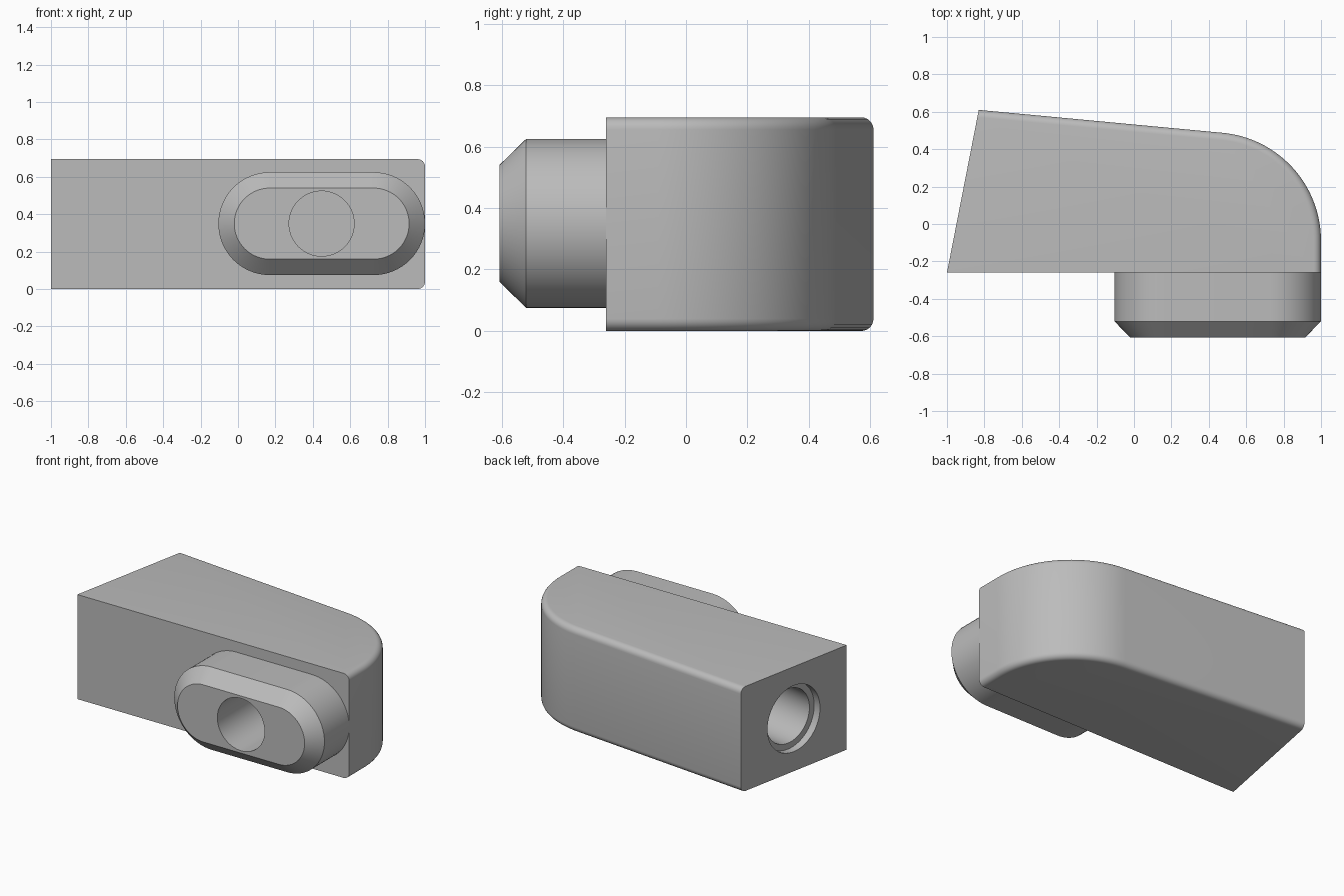
import bpy, bmesh, math
from mathutils import Vector

cube = bpy.data.objects.get("Cube")
if cube:
    bpy.data.objects.remove(cube, do_unlink=True)

# Single flat colour
grey = bpy.data.materials.new("light grey")
grey.use_nodes = True
colour = (0.5, 0.5, 0.5, 1)
grey.diffuse_color = colour
grey.node_tree.nodes["Principled BSDF"].inputs["Base Color"].default_value = colour

HEIGHT, FRONT, MID = 0.695, -0.26, 0.35


def finish(bm, name):
    bmesh.ops.recalc_face_normals(bm, faces=bm.faces)
    mesh = bpy.data.meshes.new(name)
    bm.to_mesh(mesh)
    bm.free()
    mesh.materials.append(grey)
    obj = bpy.data.objects.new(name, mesh)
    bpy.context.collection.objects.link(obj)
    return obj


def loft(name, rings):
    """Closed solid through matching rings of points."""
    bm = bmesh.new()
    loops = [[bm.verts.new(p) for p in ring] for ring in rings]
    for a, b in zip(loops, loops[1:]):
        for i in range(len(a)):
            j = (i + 1) % len(a)
            bm.faces.new((a[i], a[j], b[j], b[i]))
    bm.faces.new(loops[0])
    bm.faces.new(loops[-1])
    return finish(bm, name)


def bore(name, start, axis, steps, n=64):
    """Round stepped cutter; steps are (distance along axis, radius)."""
    axis = Vector(axis).normalized()
    side = axis.cross(Vector((0, 0, 1)))
    up = side.cross(axis)
    rings = []
    for d, r in steps:
        c = Vector(start) + axis * d
        rings.append([c + r * (math.cos(t) * side + math.sin(t) * up)
                      for t in (math.tau * i / n for i in range(n))])
    obj = loft(name, rings)
    obj.hide_render = True
    return obj


def cut(obj, cutters):
    bpy.context.view_layer.objects.active = obj
    for c in cutters:
        mod = obj.modifiers.new("bore", 'BOOLEAN')
        mod.operation, mod.solver, mod.object = 'DIFFERENCE', 'EXACT', c
        bpy.ops.object.modifier_apply(modifier=mod.name)


# Body: plan outline with a rounded back corner
outline = [(-1, FRONT), (1, FRONT)]
for i in range(33):
    a = math.radians(85) * i / 32
    outline.append((0.42 + 0.58 * math.cos(a), -0.09 + 0.58 * math.sin(a)))
outline.append((-0.83, 0.61))
body = loft("body", [[(x, y, z) for x, y in outline] for z in (0, HEIGHT)])

# Round the top and bottom rims along the side and back only
bm = bmesh.new()
bm.from_mesh(body.data)
rim = []
for e in bm.edges:
    a, b = (v.co for v in e.verts)
    on_front = max(a.y, b.y) < FRONT + 0.01
    on_end = min(a.x, b.x) < -0.9
    if abs(a.z - b.z) < 0.01 and not on_front and not on_end:
        rim.append(e)
bmesh.ops.bevel(bm, geom=rim, offset=0.04, segments=6, profile=0.5, affect='EDGES')
bmesh.ops.recalc_face_normals(bm, faces=bm.faces)
bm.to_mesh(body.data)
bm.free()


# Boss: chamfered slot shape on the front
def slot(y, r, n=32):
    points = []
    for centre, start in ((0.725, -90), (0.17, 90)):
        for i in range(n + 1):
            a = math.radians(start + 180 * i / n)
            points.append((centre + r * math.cos(a), y, MID + r * math.sin(a)))
    return points


boss = loft("front_boss", [slot(FRONT + 0.02, 0.275), slot(-0.52, 0.275), slot(-0.607, 0.19)])

# Front bore, and stepped bore in the slanted end
front_bore = bore("front_bore_cutter", (0.447, -0.7, MID), (0, 1, 0), [(0, 0.174), (0.75, 0.174)])
end_bore = bore("end_bore_cutter", (-0.915, 0.175, MID), (0.98, -0.19, 0),
                [(-0.1, 0.22), (0.05, 0.22), (0.05, 0.18), (0.8, 0.18)])
cut(body, [front_bore, end_bore])
cut(boss, [front_bore])
for c in (front_bore, end_bore):
    bpy.data.objects.remove(c, do_unlink=True)

# Smooth curved walls, keep crisp edges
for obj in (body, boss):
    bpy.ops.object.select_all(action='DESELECT')
    obj.select_set(True)
    bpy.context.view_layer.objects.active = obj
    bpy.ops.object.shade_smooth_by_angle(angle=math.radians(30))
